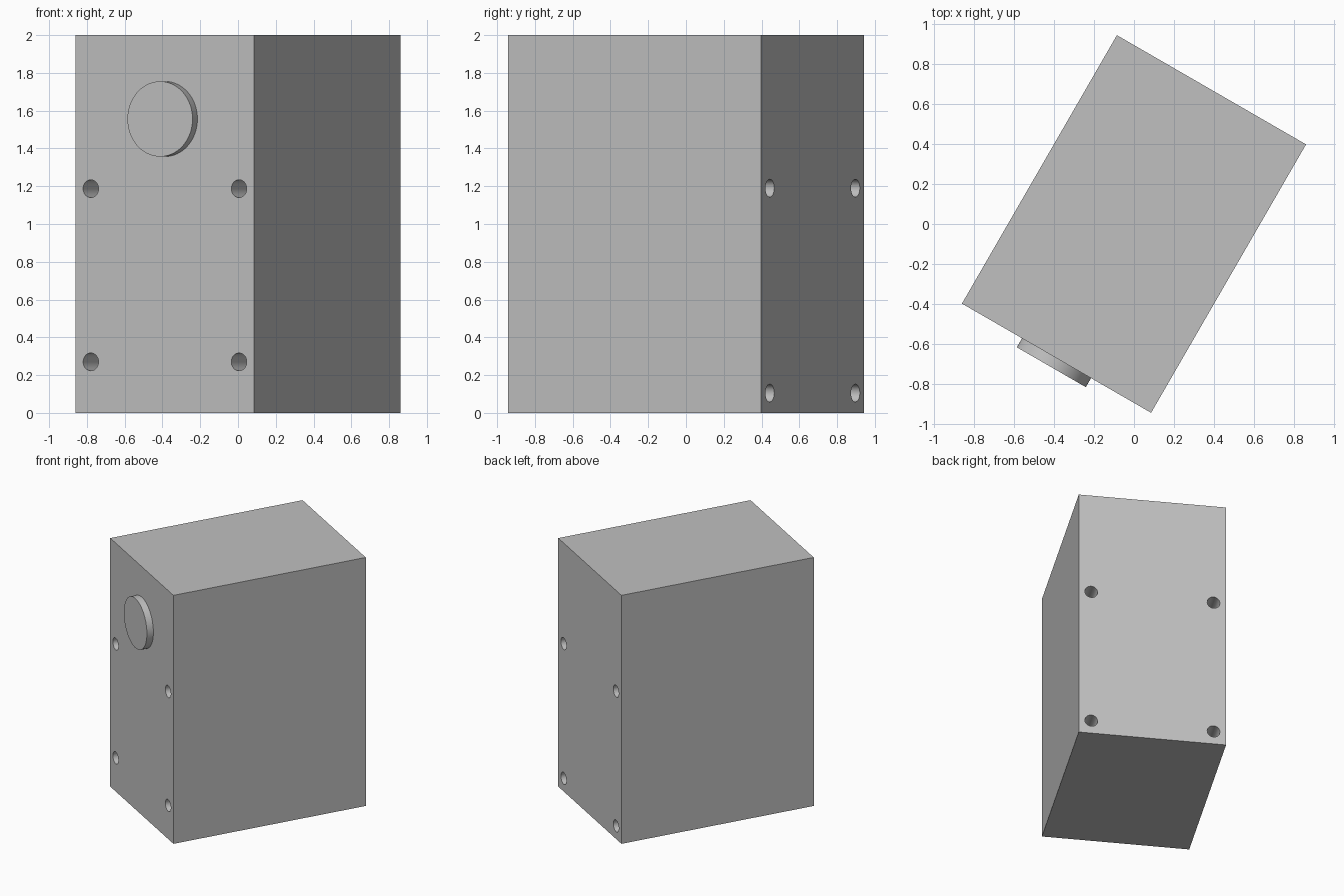
import bpy
from math import radians
from mathutils import Matrix

cube = bpy.data.objects.get("Cube")
if cube:
    bpy.data.objects.remove(cube, do_unlink=True)

WIDTH, DEPTH, HEIGHT = 1.091, 1.548, 2.0
TURN = Matrix.Rotation(radians(-30), 4, "Z")   # whole cabinet stands turned

grey = bpy.data.materials.new("light_grey")
grey.use_nodes = True
colour = (0.53, 0.53, 0.53, 1)
grey.diffuse_color = colour
grey.node_tree.nodes["Principled BSDF"].inputs["Base Color"].default_value = colour


def finish(obj, name):
    obj.name = name
    obj.matrix_world = TURN @ obj.matrix_world
    obj.data.materials.append(grey)
    return obj


def rod(name, x, y, z, radius, length, sides=48):
    """Cylinder lying along the cabinet's depth."""
    bpy.ops.mesh.primitive_cylinder_add(
        vertices=sides, radius=radius, depth=length,
        location=(x, y, z), rotation=(radians(90), 0, 0))
    bpy.context.view_layer.update()
    return finish(bpy.context.object, name)


def smooth(obj):
    bpy.ops.object.select_all(action="DESELECT")
    obj.select_set(True)
    bpy.context.view_layer.objects.active = obj
    bpy.ops.object.shade_smooth_by_angle(angle=radians(30))


# Cabinet body
bpy.ops.mesh.primitive_cube_add(size=1, location=(0, 0, HEIGHT / 2))
body = bpy.context.object
body.scale = (WIDTH, DEPTH, HEIGHT)
bpy.ops.object.transform_apply(location=True, rotation=False, scale=True)
finish(body, "cabinet_body")

# Blind screw holes: four in the front, four in the back
for side, heights in ((-1, (0.27, 1.187)), (1, (0.105, 1.19))):
    for z in heights:
        for x in (-0.453, 0.453):
            cutter = rod("hole_cutter", x, side * DEPTH / 2, z, 0.047, 0.5)
            cutter.hide_render = True
            cut = body.modifiers.new("screw_hole", "BOOLEAN")
            cut.operation, cut.solver, cut.object = "DIFFERENCE", "EXACT", cutter
            bpy.context.view_layer.objects.active = body
            bpy.ops.object.modifier_apply(modifier=cut.name)
            bpy.data.objects.remove(cutter, do_unlink=True)
smooth(body)

# Round boss on the front
boss = rod("front_boss", 0, -DEPTH / 2 - 0.026, 1.556, 0.199, 0.052, 96)
smooth(boss)
